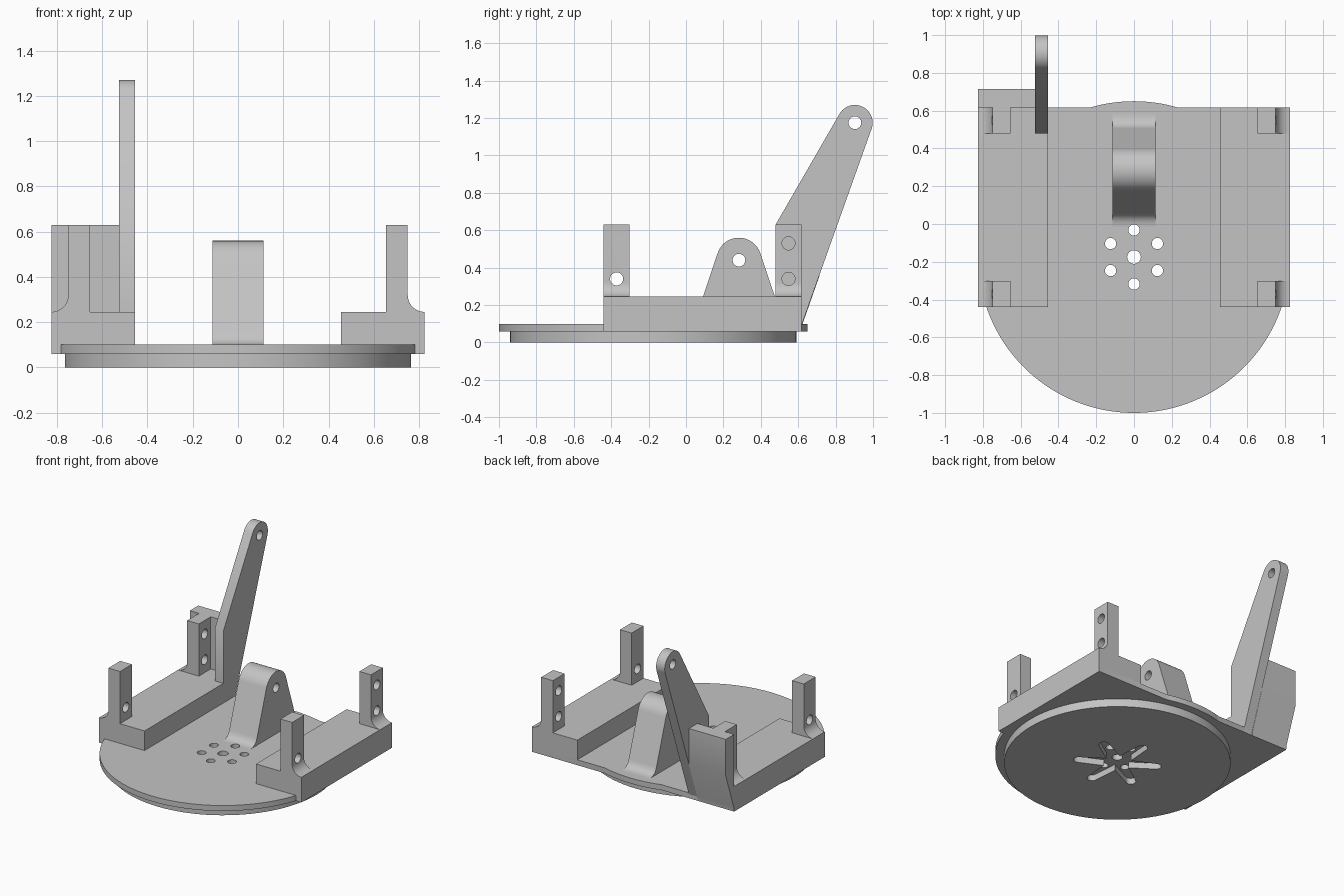
import bpy, bmesh
from math import sin, cos, radians, degrees, atan2, acos, asin, pi

if "Cube" in bpy.data.objects:
    bpy.data.objects.remove(bpy.data.objects["Cube"], do_unlink=True)

grey = bpy.data.materials.new("plain grey")
grey.use_nodes = True
grey.diffuse_color = (0.55, 0.55, 0.55, 1)
grey.node_tree.nodes["Principled BSDF"].inputs["Base Color"].default_value = (0.55, 0.55, 0.55, 1)


def arc(cx, cy, r, a0, a1, n=16):
    """Points along an arc, angles in degrees."""
    steps = [radians(a0 + (a1 - a0) * i / n) for i in range(n + 1)]
    return [(cx + r * cos(a), cy + r * sin(a)) for a in steps]


def circle(cx, cy, r, n=32):
    return arc(cx, cy, r, 0, 360, n)[:-1]


def extrude(name, profile, axis, lo, hi):
    """Solid from a flat profile pushed along one axis."""
    place = {"x": lambda a, b, t: (t, a, b),
             "y": lambda a, b, t: (a, t, b),
             "z": lambda a, b, t: (a, b, t)}[axis]
    bm = bmesh.new()
    face = bm.faces.new([bm.verts.new(place(a, b, lo)) for a, b in profile])
    out = bmesh.ops.extrude_face_region(bm, geom=[face])
    moved = [v for v in out["geom"] if isinstance(v, bmesh.types.BMVert)]
    bmesh.ops.translate(bm, verts=moved, vec=place(0, 0, hi - lo))
    bmesh.ops.recalc_face_normals(bm, faces=bm.faces)
    mesh = bpy.data.meshes.new(name)
    bm.to_mesh(mesh)
    bm.free()
    mesh.materials.append(grey)
    obj = bpy.data.objects.new(name, mesh)
    bpy.context.collection.objects.link(obj)
    return obj


def activate(obj):
    bpy.ops.object.select_all(action="DESELECT")
    obj.select_set(True)
    bpy.context.view_layer.objects.active = obj


def cut(obj, profile, axis, lo, hi):
    """Remove an extruded profile from a part."""
    tool = extrude("cutter", profile, axis, lo, hi)
    mod = obj.modifiers.new("cut", "BOOLEAN")
    mod.operation = "DIFFERENCE"
    mod.solver = "EXACT"
    mod.object = tool
    activate(obj)
    bpy.ops.object.modifier_apply(modifier=mod.name)
    bpy.data.objects.remove(tool, do_unlink=True)


def box(x0, x1, y0, y1):
    return [(x0, y0), (x1, y0), (x1, y1), (x0, y1)]


FRONT, BACK, SIDE, INNER = -0.44, 0.617, 0.825, 0.455
BOTTOM, FLOOR, DECK, TOP = 0.06, 0.10, 0.245, 0.63
CY, R = -0.175, 0.825
parts = []

# Base plate: round front, square rear, small arc at the back
low = degrees(asin((FRONT - CY) / R))
high = degrees(asin((BACK - CY) / R))
outline = arc(0, CY, R, low, -180 - low, 64)
outline += [(-SIDE, FRONT), (-SIDE, BACK)]
outline += arc(0, CY, R, 180 - high, high, 16)
outline += [(SIDE, BACK), (SIDE, FRONT)]
plate = extrude("base_plate", outline, "z", BOTTOM, FLOOR)
disc = extrude("lower_disc", circle(0, CY, 0.765, 96), "z", 0, BOTTOM)
parts += [plate, disc]

# Pivot bracket with flared foot
PY, PZ = 0.283, 0.44
foot = []
for i in range(9):
    t = i / 8
    # curve from the floor into the sloping flank
    w = (1 - t) ** 2 * 0.30 + 2 * t * (1 - t) * 0.24 + t * t * 0.222
    z = FLOOR + t * t * 0.057
    foot.append((w, z))
profile = [(PY + w, z) for w, z in foot]
profile += arc(PY, PZ, 0.12, 18, 162, 24)
profile += [(PY - w, z) for w, z in reversed(foot)]
bracket = extrude("pivot_bracket", profile, "x", -0.113, 0.113)
cut(bracket, circle(PY, PZ, 0.034), "x", -0.3, 0.3)
parts.append(bracket)

# Screw holes: one in the middle, six around it
spokes = [30 + 60 * k for k in range(6)]
holes = [(0, CY, 0.036)]
holes += [(0.143 * cos(radians(a)), CY + 0.143 * sin(radians(a)), 0.03) for a in spokes]
for x, y, r in holes:
    cut(plate, circle(x, y, r, 24), "z", 0.03, 0.2)
    cut(disc, circle(x, y, r, 24), "z", -0.1, 0.2)
cut(bracket, circle(0, CY + 0.143, 0.03, 24), "z", 0.05, 0.2)

# Star-shaped recess underneath
for a in spokes:
    c, s = cos(radians(a)), sin(radians(a))
    arm = [(0, -0.055)] + arc(0.265, 0, 0.035, -85, 85, 10) + [(0, 0.055)]
    arm = [(u * c - v * s, CY + u * s + v * c) for u, v in arm]
    cut(disc, arm, "z", -0.1, 0.045)

# Side rails and the corner posts standing on them
post = [(0.655, DECK - 0.05), (SIDE, DECK - 0.05)]
post += arc(SIDE, DECK + 0.075, 0.075, 270, 180, 12) + [(0.75, TOP), (0.655, TOP)]
for side, s in (("left", 1), ("right", -1)):
    rail = extrude(side + "_rail", box(s * INNER, s * SIDE, FRONT, BACK), "z", BOTTOM, DECK)
    parts.append(rail)
    for end, y0, y1, heights in (("front", FRONT, -0.302, [0.34]),
                                 ("rear", 0.479, BACK, [0.34, 0.53])):
        p = extrude(f"{side}_{end}_post", [(s * x, z) for x, z in post], "y", y0, y1)
        for h in heights:
            cut(p, circle((y0 + y1) / 2, h, 0.035), "x", -1, 1)
        parts.append(p)

# Tall lever arm leaning back
AY, AZ = 0.903, 1.175
arm = [(BACK - 0.02, FLOOR), (0.479, 0.2), (0.479, TOP)]
arm += arc(AY, AZ, 0.095, 150, -19.5, 24) + [(BACK, FLOOR - 0.01)]
lever = extrude("lever_arm", arm, "x", -0.525, -INNER)
cut(lever, circle(AY, AZ, 0.034), "x", -1, 0)
parts.append(lever)

# Rear wall bracing the lever, sloped below
wall = [(BACK, BOTTOM), (BACK, TOP), (0.715, TOP), (0.715, 0.36), (BACK + 0.003, 0.09)]
parts.append(extrude("rear_wall", wall, "x", -SIDE, -0.525))

for obj in parts:
    activate(obj)
    bpy.ops.object.shade_smooth_by_angle(angle=radians(30))
